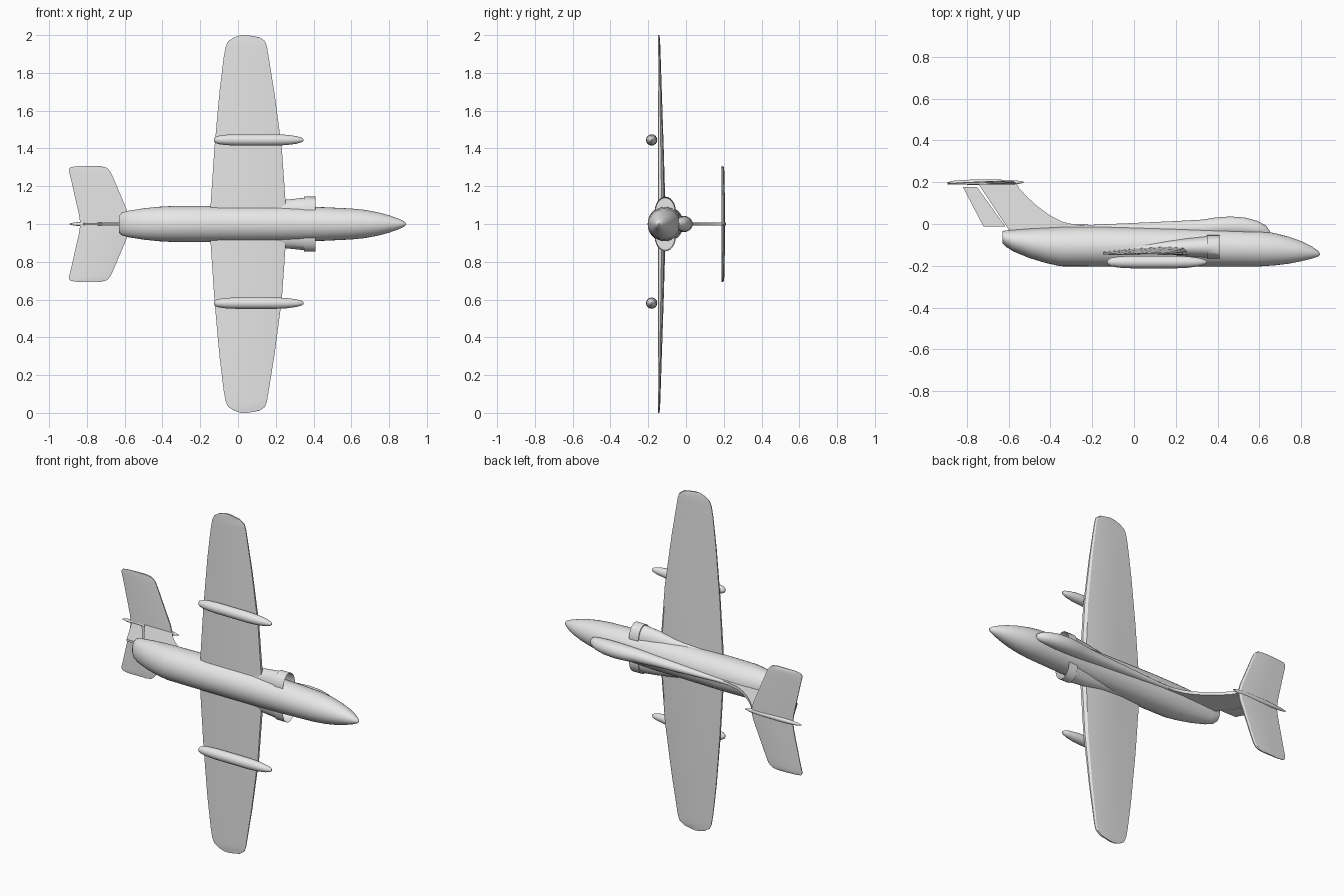
import bpy, bmesh, math

# One grey finish for the whole aircraft, which rests on a wing tip:
# nose towards +x, aircraft top towards +y, span along z
grey = bpy.data.materials.new("airframe_grey")
grey.diffuse_color = (0.8, 0.8, 0.8, 1)


def finish(name, bm, angle=35):
    bmesh.ops.recalc_face_normals(bm, faces=bm.faces)
    me = bpy.data.meshes.new(name)
    bm.to_mesh(me)
    bm.free()
    me.materials.append(grey)
    ob = bpy.data.objects.new(name, me)
    bpy.context.collection.objects.link(ob)
    bpy.context.view_layer.objects.active = ob
    ob.select_set(True)
    bpy.ops.object.shade_smooth_by_angle(angle=math.radians(angle))
    ob.select_set(False)
    return ob


def skin(bm, rings):
    """Join rings of points into a closed skin; returns the end faces."""
    vs = [[bm.verts.new(p) for p in r] for r in rings]
    n = len(vs[0])
    for a, b in zip(vs, vs[1:]):
        for i in range(n):
            bm.faces.new((a[i], a[(i + 1) % n], b[(i + 1) % n], b[i]))
    return bm.faces.new(vs[0][::-1]), bm.faces.new(vs[-1])


def body(name, stations, z=1.0, n=32):
    """Oval body from (x, bottom y, top y, half width) stations."""
    bm = bmesh.new()
    skin(bm, [[(x, (lo + hi) / 2 + (hi - lo) / 2 * math.sin(2 * math.pi * i / n),
                z + w * math.cos(2 * math.pi * i / n)) for i in range(n)]
              for x, lo, hi, w in stations])
    return finish(name, bm)


def surface(name, stations, base, front=0.25):
    """Mirrored lifting surface from (span, leading x, trailing x, thickness)."""
    prof = [(0, 0.1), (0, 0.5), (0.04, 0.85), (front, 1), (0.6, 0.8),
            (1, 0.4), (1, 0.1), (0.9, 0), (0.04, 0)]
    full = [(-s, l, t, h) for s, l, t, h in stations[:0:-1]] + stations
    bm = bmesh.new()
    skin(bm, [[(l + (t - l) * u, base + h * v, 1 + s) for u, v in prof]
              for s, l, t, h in full])
    return finish(name, bm, 25)


def plate(name, outline, half):
    bm = bmesh.new()
    skin(bm, [[(x, y, 1 + s) for x, y in outline] for s in (-half, half)])
    return finish(name, bm)


# Fuselage
body("fuselage", [
    (-0.63, -0.09, -0.035, 0.045), (-0.615, -0.107, -0.031, 0.06),
    (-0.58, -0.13, -0.028, 0.07), (-0.5, -0.163, -0.022, 0.083),
    (-0.42, -0.187, -0.018, 0.091), (-0.35, -0.202, -0.014, 0.095),
    (-0.2, -0.203, -0.012, 0.096), (0.2, -0.203, -0.02, 0.094),
    (0.45, -0.203, -0.026, 0.089), (0.6, -0.203, -0.032, 0.082),
    (0.67, -0.198, -0.043, 0.075), (0.74, -0.19, -0.061, 0.062),
    (0.8, -0.178, -0.082, 0.046), (0.85, -0.166, -0.107, 0.028),
    (0.88, -0.156, -0.128, 0.014), (0.89, -0.147, -0.141, 0.003)])

# Canopy running back into the dorsal spine
body("canopy_spine", [
    (-0.4, -0.04, 0.0, 0.008), (-0.2, -0.04, -0.004, 0.014),
    (0.0, -0.05, 0.005, 0.022), (0.2, -0.06, 0.014, 0.03),
    (0.33, -0.06, 0.021, 0.037), (0.39, -0.06, 0.031, 0.041),
    (0.46, -0.06, 0.036, 0.043), (0.53, -0.06, 0.031, 0.041),
    (0.59, -0.06, 0.015, 0.034), (0.63, -0.06, -0.007, 0.024),
    (0.65, -0.06, -0.034, 0.01)], n=24)

# Wing
surface("wing", [
    (0, 0.262, -0.148, 0.042), (0.1, 0.253, -0.145, 0.04),
    (0.4, 0.232, -0.125, 0.031), (0.7, 0.192, -0.098, 0.021),
    (0.88, 0.163, -0.076, 0.015), (0.94, 0.153, -0.065, 0.013),
    (0.968, 0.143, -0.052, 0.012), (0.988, 0.115, -0.022, 0.01),
    (1.0, 0.05, 0.015, 0.008)], -0.149)

# Wing tanks
for side, z in (("lower", 0.581), ("upper", 1.445)):
    xs = [(-0.128, 0.004), (-0.123, 0.013), (-0.108, 0.021), (-0.07, 0.027),
          (-0.01, 0.03), (0.2, 0.03), (0.26, 0.027), (0.31, 0.02),
          (0.338, 0.012), (0.348, 0.004)]
    body(side + "_wing_tank", [(x, -0.182 - r, -0.182 + r, r) for x, r in xs], z, 16)

# Air intakes: tapering fairings with a hollow mouth
for side, s in (("lower", -1), ("upper", 1)):
    bm = bmesh.new()
    rings = []
    for x, lo, hi, out in ((-0.12, -0.14, -0.11, 0.085), (0.1, -0.147, -0.085, 0.105),
                           (0.25, -0.155, -0.068, 0.128), (0.41, -0.166, -0.053, 0.145)):
        rings.append([(x, (lo + hi) / 2 + (hi - lo) / 2 * math.sin(a),
                       1 + s * (0.065 + (out - 0.065) * math.cos(a)))
                      for a in (2 * math.pi * i / 24 for i in range(24))])
    mouth = skin(bm, rings)[1]
    bmesh.ops.inset_region(bm, faces=[mouth], thickness=0.007)
    deep = bmesh.ops.extrude_face_region(bm, geom=[mouth])
    bmesh.ops.delete(bm, geom=[mouth], context='FACES_ONLY')
    bmesh.ops.translate(bm, vec=(-0.06, 0, 0),
                        verts=[v for v in deep["geom"] if isinstance(v, bmesh.types.BMVert)])
    finish(side + "_air_intake", bm)

# Tail fin with a curved root, and the rudder behind a narrow gap
plate("tail_fin", [
    (-0.2, -0.03), (-0.2, -0.012), (-0.28, -0.004), (-0.34, 0.01), (-0.4, 0.04),
    (-0.46, 0.083), (-0.51, 0.128), (-0.55, 0.172), (-0.56, 0.192),
    (-0.745, 0.192), (-0.6, -0.025), (-0.58, -0.05)], 0.009)
plate("rudder", [(-0.75, 0.176), (-0.818, 0.176), (-0.72, -0.012), (-0.615, -0.012)], 0.006)

# Tailplane on top of the fin, with its centre fairing
surface("tailplane", [
    (0, -0.565, -0.835, 0.018), (0.05, -0.578, -0.842, 0.018),
    (0.24, -0.658, -0.885, 0.015), (0.275, -0.674, -0.894, 0.014),
    (0.292, -0.688, -0.894, 0.013), (0.301, -0.702, -0.885, 0.011),
    (0.306, -0.73, -0.85, 0.008)], 0.189)
body("tail_fairing", [
    (-0.892, 0.196, 0.2, 0.003), (-0.86, 0.19, 0.207, 0.009),
    (-0.78, 0.187, 0.212, 0.013), (-0.64, 0.187, 0.212, 0.013),
    (-0.56, 0.19, 0.208, 0.01), (-0.528, 0.197, 0.202, 0.003)], n=16)
